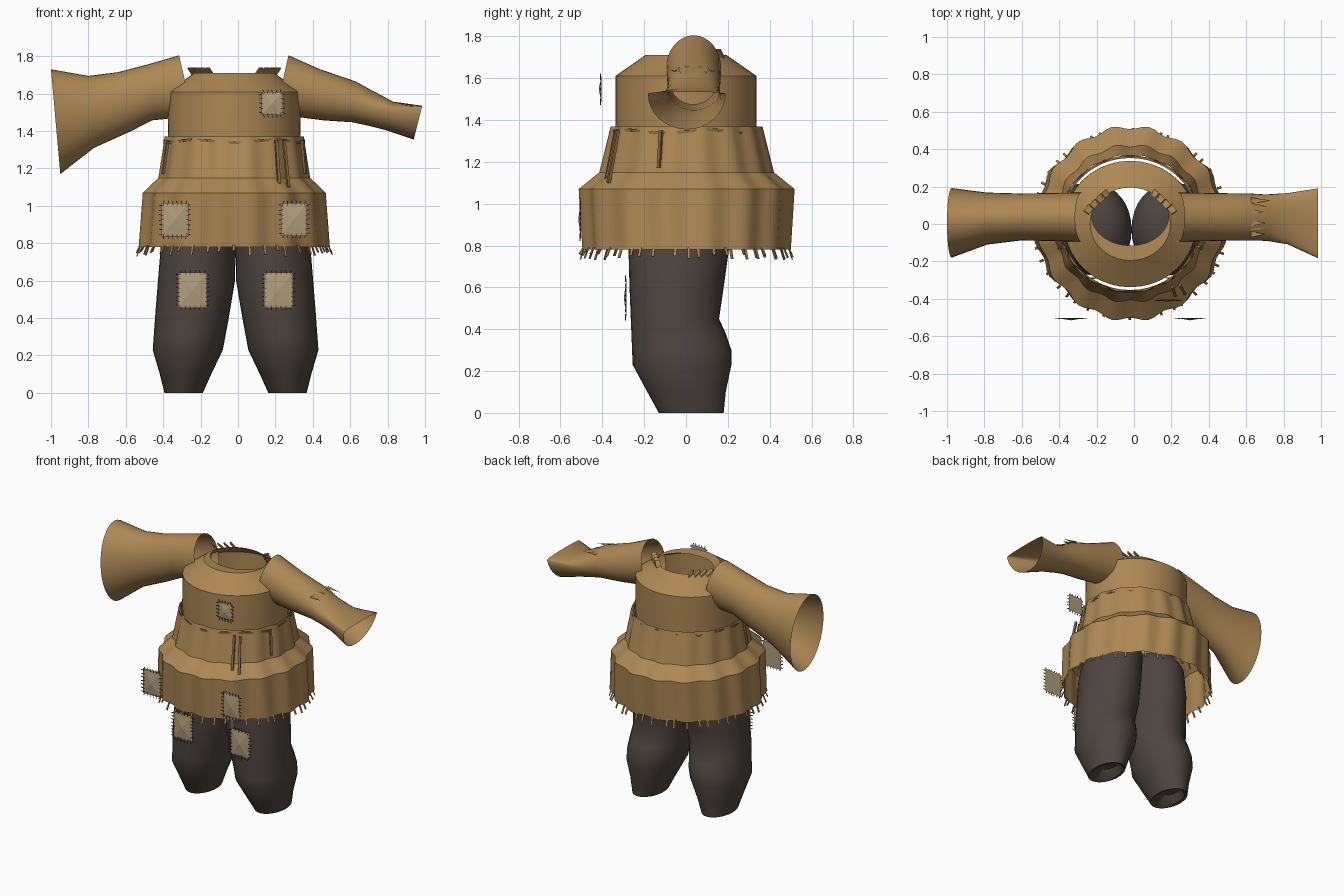
import bpy, bmesh, random
from math import sin, cos, pi, radians
from mathutils import Vector, Matrix

random.seed(4)
if "Cube" in bpy.data.objects:
    bpy.data.objects.remove(bpy.data.objects["Cube"])


def material(name, rgb):
    m = bpy.data.materials.new(name)
    m.use_nodes = True
    m.diffuse_color = (*rgb, 1)
    bsdf = next(n for n in m.node_tree.nodes if n.type == 'BSDF_PRINCIPLED')
    bsdf.inputs["Base Color"].default_value = (*rgb, 1)
    bsdf.inputs["Roughness"].default_value = 0.9
    return m


CLOTH = material("ochre cloth", (0.42, 0.245, 0.09))
WOOL = material("dark wool", (0.075, 0.059, 0.052))
LINEN = material("pale linen", (0.44, 0.34, 0.20))
THREAD = material("dark thread", (0.07, 0.05, 0.035))
CORD = material("brown cord", (0.27, 0.15, 0.055))
CX = -0.02      # the garment sits slightly off centre


def finish(name, bm, mat, angle=None):
    mesh = bpy.data.meshes.new(name)
    bm.to_mesh(mesh)
    bm.free()
    mesh.materials.append(mat)
    ob = bpy.data.objects.new(name, mesh)
    bpy.context.collection.objects.link(ob)
    if angle:
        bpy.ops.object.select_all(action='DESELECT')
        ob.select_set(True)
        bpy.context.view_layer.objects.active = ob
        bpy.ops.object.shade_smooth_by_angle(angle=radians(angle))
    return ob


def loft(name, rings, mat, angle=35, cap_first=False, cap_last=False):
    """Skin a list of closed point rings."""
    bm = bmesh.new()
    rows = [[bm.verts.new(p) for p in r] for r in rings]
    n = len(rows[0])
    for a, b in zip(rows, rows[1:]):
        for i in range(n):
            j = (i + 1) % n
            bm.faces.new((a[i], a[j], b[j], b[i]))
    if cap_first:
        bm.faces.new(rows[0][::-1])
    if cap_last:
        bm.faces.new(rows[-1])
    return finish(name, bm, mat, angle)


def oval(z, cx, cy, rx, ry, n=40, wave=0.0, lobes=16):
    pts = []
    for i in range(n):
        a = 2 * pi * i / n
        w = 1 - wave * cos(lobes * a)
        pts.append((cx + rx * w * cos(a), cy + ry * w * sin(a), z))
    return pts


def strip(bm, p, q, width, thick):
    """Thin box from p to q."""
    p, q = Vector(p), Vector(q)
    d = q - p
    m = (Matrix.Translation((p + q) / 2) @ d.to_track_quat('Z', 'Y').to_matrix().to_4x4()
         @ Matrix.Diagonal((width, thick, d.length, 1)))
    bmesh.ops.create_cube(bm, size=1, matrix=m)


# Upper tunic: straight chest, sloped yoke, open neck
loft("tunic_chest", [
    oval(1.25, CX, 0, 0.35, 0.335),
    oval(1.40, CX, 0, 0.355, 0.338),
    oval(1.61, CX, 0, 0.353, 0.338),
    oval(1.71, CX, 0, 0.215, 0.195),
    oval(1.705, CX, 0.04, 0.205, 0.155)], CLOTH, 25)

# Pleated skirt of the tunic
skirt_profile = [(1.37, 0.372, 0.363, 0.015), (1.15, 0.405, 0.417, 0.02),
                 (1.07, 0.488, 0.515, 0.022), (0.78, 0.51, 0.497, 0.022)]
loft("tunic_skirt", [oval(z, CX, 0.003, rx, ry, 96, w)
                     for z, rx, ry, w in skirt_profile], CLOTH, 30)


# Sleeves: each ring runs from a top point to a bottom point
def sleeve(name, stations):
    rings = []
    for (tx, tz), (bx, bz), y0, y1, mid in stations:
        top, bot = Vector((tx, 0, tz)), Vector((bx, 0, bz))
        c = bot.lerp(top, mid)
        ring = []
        for i in range(32):
            a = 2 * pi * i / 32
            s = sin(a)
            p = c + ((top - c) * s if s > 0 else (c - bot) * s)
            p.y = (y0 + y1) / 2 + (y1 - y0) / 2 * cos(a)
            ring.append(p)
        rings.append(ring)
    return loft(name, rings, CLOTH, 40)


sleeve("right_sleeve", [
    ((-0.315, 1.805), (-0.24, 1.48), -0.095, 0.168, 0.5),
    ((-0.48, 1.757), (-0.46, 1.457), -0.09, 0.165, 0.5),
    ((-0.64, 1.715), (-0.57, 1.40), -0.088, 0.163, 0.5),
    ((-0.80, 1.695), (-0.77, 1.31), -0.11, 0.168, 0.5),
    ((-1.0, 1.73), (-0.95, 1.17), -0.18, 0.192, 0.5)])
sleeve("left_sleeve", [
    ((0.27, 1.805), (0.20, 1.49), -0.095, 0.168, 0.5),
    ((0.44, 1.73), (0.46, 1.457), -0.09, 0.165, 0.5),
    ((0.63, 1.665), (0.61, 1.447), -0.088, 0.163, 0.5),
    ((0.72, 1.615), (0.69, 1.43), -0.09, 0.158, 0.55),
    ((0.83, 1.557), (0.79, 1.405), -0.108, 0.165, 0.75),
    ((0.985, 1.535), (0.94, 1.355), -0.182, 0.19, 0.95)])

# Torn flap on the left sleeve
bm = bmesh.new()
for i in range(7):
    y = -0.055 + i * 0.03
    lift = 1.668 - 3 * (y - 0.035) ** 2
    base = [bm.verts.new((0.625, y + s, lift - 0.005)) for s in (-0.017, 0.017)]
    tip = bm.verts.new((random.uniform(0.69, 0.735), y, lift - 0.015 - 0.02 * (i % 2)))
    bm.faces.new((*base, tip))
finish("torn_flap", bm, CLOTH)

# Loose collar tags either side of the neck
bm = bmesh.new()
for side in (-1, 1):
    for k in range(4):
        x = CX + side * (0.12 + 0.03 * k)
        strip(bm, (x, 0.17 - 0.025 * k, 1.70), (x + side * 0.025, 0.15 - 0.03 * k, 1.737), 0.035, 0.008)
finish("collar_tags", bm, CLOTH)

# Waist rope, partly buried in the skirt
bm = bmesh.new()
N = 48
for i in range(N):
    a, b = 2 * pi * i / N, 2 * pi * (i + 1) / N
    z1, z2 = 1.345 + 0.008 * sin(5 * a), 1.345 + 0.008 * sin(5 * b)
    strip(bm, (CX + 0.371 * cos(a), 0.36 * sin(a), z1),
          (CX + 0.371 * cos(b), 0.36 * sin(b), z2), 0.014, 0.014)
finish("waist_rope", bm, CORD)

# Hanging cord ends
bm = bmesh.new()
cords = [((0.205, -0.335, 1.35), (0.22, -0.38, 1.12)),
         ((0.245, -0.325, 1.35), (0.27, -0.37, 1.10)),
         ((-0.375, -0.12, 1.35), (-0.40, -0.13, 1.17)),
         ((0.345, -0.12, 1.35), (0.36, -0.13, 1.17))]
for p, q in cords:
    strip(bm, p, q, 0.015, 0.015)
finish("cord_ends", bm, CORD)

# Frayed hem
bm = bmesh.new()
for i in range(44):
    a = 2 * pi * (i + random.uniform(-0.3, 0.3)) / 44
    length = random.uniform(0.02, 0.05)
    x, y = CX + 0.505 * cos(a), 0.492 * sin(a)
    strip(bm, (x, y, 0.79), (x + 0.02 * cos(a), y + 0.02 * sin(a), 0.78 - length), 0.013, 0.005)
finish("frayed_hem", bm, CLOTH)

# Trouser legs: z, outer, inner, front, back (inner/outer from the middle line)
leg_profile = [(0.06, 0.33, 0.22, -0.04, 0.12), (0.005, 0.36, 0.19, -0.11, 0.165),
               (0.0, 0.38, 0.175, -0.13, 0.18), (0.10, 0.405, 0.13, -0.185, 0.19),
               (0.23, 0.443, 0.068, -0.255, 0.217), (0.30, 0.438, 0.055, -0.258, 0.217),
               (0.38, 0.432, 0.04, -0.261, 0.19), (0.45, 0.427, 0.028, -0.264, 0.158),
               (0.60, 0.415, 0.003, -0.27, 0.18), (0.78, 0.40, 0.0, -0.275, 0.205),
               (0.95, 0.37, 0.0, -0.26, 0.21), (1.05, 0.31, 0.04, -0.19, 0.16),
               (1.09, 0.24, 0.11, -0.08, 0.08)]
for side, name in ((-1, "right_trouser_leg"), (1, "left_trouser_leg")):
    rings = []
    for z, outer, inner, front, back in leg_profile:
        ring = oval(z, -0.013 + side * (outer + inner) / 2, (front + back) / 2,
                    (outer - inner) / 2, (back - front) / 2, 32)
        rings.append(ring)
    loft(name, rings, WOOL, 40, True, True)


# Stitched patches: shallow four-sided plates with thread ticks on the border
def patch(name, x0, x1, z0, z1, y):
    bm = bmesh.new()
    rim = [bm.verts.new(p) for p in ((x0, y, z0), (x1, y, z0), (x1, y, z1), (x0, y, z1))]
    peak = bm.verts.new(((x0 + x1) / 2, y - 0.012, (z0 + z1) / 2))
    for i in range(4):
        bm.faces.new((rim[i], rim[(i + 1) % 4], peak))
    bm.faces.new(rim[::-1])
    finish(name, bm, LINEN)
    bm = bmesh.new()
    h = 0.012
    for lo, hi, vertical in ((x0, x1, False), (z0, z1, True)):
        n = round((hi - lo) / 0.024)
        for k in range(n):
            t = lo + (hi - lo) * (k + 0.5) / n
            for edge in ((x0, x1) if vertical else (z0, z1)):
                j = random.uniform(-0.005, 0.005)
                if vertical:
                    strip(bm, (edge - h, y - 0.004, t - j), (edge + h, y - 0.004, t + j), 0.004, 0.004)
                else:
                    strip(bm, (t - j, y - 0.004, edge - h), (t + j, y - 0.004, edge + h), 0.004, 0.004)
    finish(name + "_stitches", bm, THREAD)


patch("chest_patch", 0.125, 0.24, 1.485, 1.61, -0.405)
patch("right_skirt_patch", -0.41, -0.265, 0.835, 1.015, -0.503)
patch("left_skirt_patch", 0.23, 0.37, 0.84, 1.015, -0.503)
patch("right_knee_patch", -0.32, -0.165, 0.455, 0.645, -0.285)
patch("left_knee_patch", 0.14, 0.295, 0.455, 0.645, -0.285)
